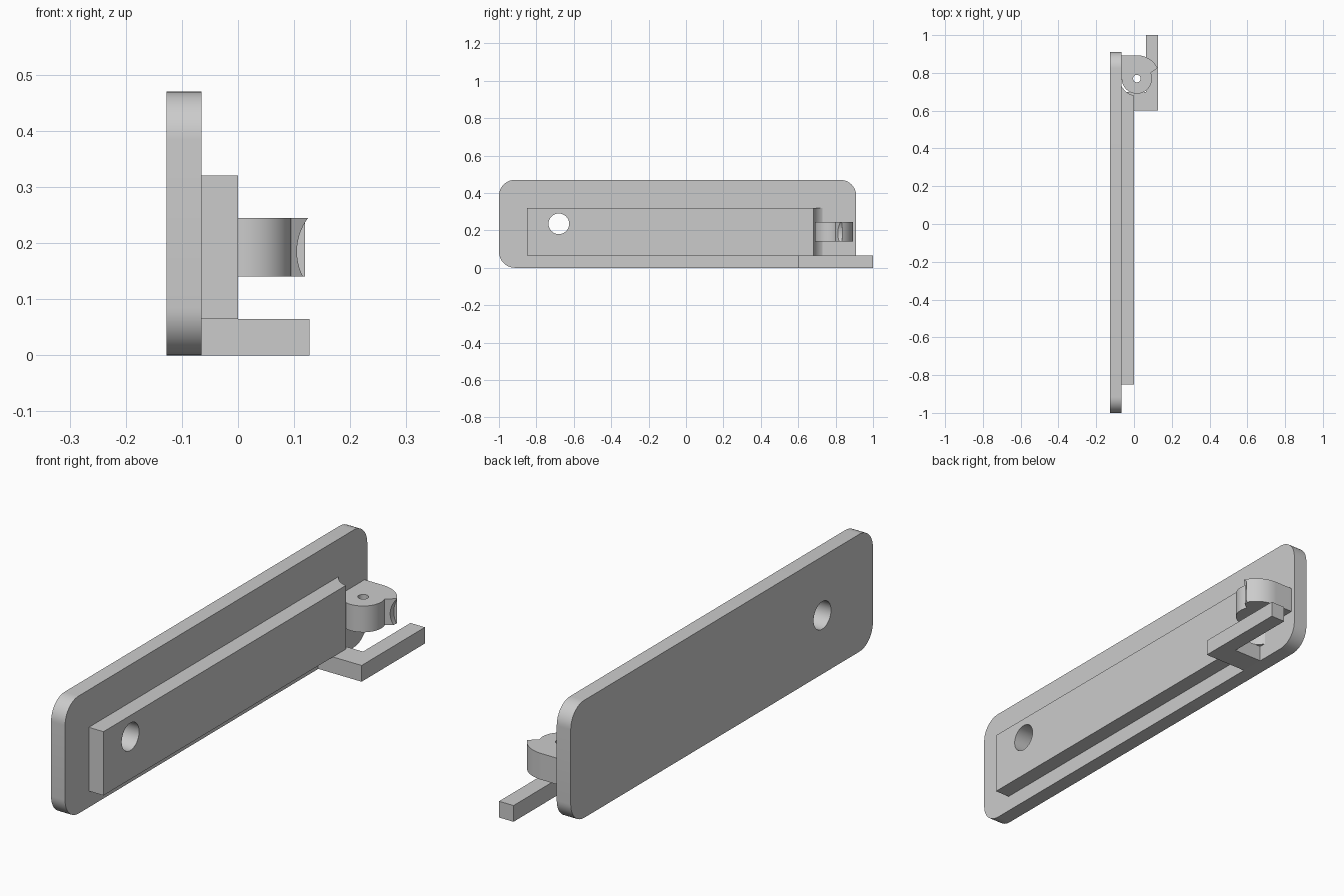
import bpy, bmesh, math
from mathutils import Vector, Matrix

cube = bpy.data.objects.get("Cube")
if cube:
    bpy.data.objects.remove(cube, do_unlink=True)

grey = bpy.data.materials.new("light grey")
grey.use_nodes = True
grey.diffuse_color = (0.6, 0.6, 0.6, 1)
grey.node_tree.nodes["Principled BSDF"].inputs["Base Color"].default_value = (0.6, 0.6, 0.6, 1)


def arc(cx, cy, r, a0, a1, n=24):
    angles = [math.radians(a0 + (a1 - a0) * i / n) for i in range(n + 1)]
    return [(cx + r * math.cos(a), cy + r * math.sin(a)) for a in angles]


def add_object(name, bm):
    bmesh.ops.recalc_face_normals(bm, faces=bm.faces)
    mesh = bpy.data.meshes.new(name)
    bm.to_mesh(mesh)
    bm.free()
    mesh.materials.append(grey)
    obj = bpy.data.objects.new(name, mesh)
    bpy.context.collection.objects.link(obj)
    return obj


def extrude(name, profile, low, high, axis="z"):
    """Extrude an outline: (x, y) along z, or (y, z) along x."""
    place = (lambda a, b: (a, b, low)) if axis == "z" else (lambda a, b: (low, a, b))
    step = Vector((0, 0, high - low)) if axis == "z" else Vector((high - low, 0, 0))
    bm = bmesh.new()
    face = bm.faces.new([bm.verts.new(place(a, b)) for a, b in profile])
    side = bmesh.ops.extrude_face_region(bm, geom=[face])
    verts = [v for v in side["geom"] if isinstance(v, bmesh.types.BMVert)]
    bmesh.ops.translate(bm, verts=verts, vec=step)
    return add_object(name, bm)


def cylinder(name, centre, radius, depth, axis):
    turn = {"x": Matrix.Rotation(math.pi / 2, 4, "Y"),
            "y": Matrix.Rotation(math.pi / 2, 4, "X"), "z": Matrix()}[axis]
    bm = bmesh.new()
    bmesh.ops.create_cone(bm, cap_ends=True, segments=64, radius1=radius, radius2=radius,
                          depth=depth, matrix=Matrix.Translation(centre) @ turn)
    return add_object(name, bm)


def cut(obj, *cutters):
    bpy.context.view_layer.objects.active = obj
    for cutter in cutters:
        mod = obj.modifiers.new("cut", "BOOLEAN")
        mod.operation, mod.solver, mod.object = "DIFFERENCE", "EXACT", cutter
        bpy.ops.object.modifier_apply(modifier=mod.name)
        bpy.data.objects.remove(cutter, do_unlink=True)


def rectangle(a0, b0, a1, b1):
    return [(a0, b0), (a1, b0), (a1, b1), (a0, b1)]


def bolt_hole():
    return cylinder("hole_cutter", (-0.06, -0.68, 0.235), 0.055, 0.4, "x")


BACK, FACE = -0.127, -0.065   # the plate's two sides in x
PX, PY = 0.015, 0.77          # pivot of the latch

# Rounded back plate
R = 0.085
outline = (arc(0.91 - R, 0.47 - R, R, 0, 90, 12) + arc(-1 + R, 0.47 - R, R, 90, 180, 12)
           + arc(-1 + R, R, R, 180, 270, 12) + arc(0.91 - R, R, R, 270, 360, 12))
plate = extrude("back_plate", outline, BACK, FACE, "x")
cut(plate, bolt_hole())

# Raised bar with a hollow end that clears the latch
bar = extrude("raised_bar", rectangle(-0.85, 0.065, PY, 0.32), FACE, 0, "x")
cut(bar, bolt_hole(), cylinder("end_cutter", (PX, PY, 0.2), 0.09, 0.6, "z"))

# Hooked latch with a pin hole and a scooped tip
hook = (arc(PX, PY, 0.123, 90, 27) + arc(PX, PY, 0.08, 22, -180, 48)
        + [(FACE, PY + 0.123)])
latch = extrude("latch", hook, 0.14, 0.245)
cut(latch, cylinder("pin_cutter", (PX, PY, 0.2), 0.02, 0.4, "z"),
    cylinder("scoop_cutter", (0.205, 0.81, 0.185), 0.1, 0.05, "y"))

# Bottom bracket: a short leg with an arm reaching back
bracket = extrude("bracket", [(FACE, 0.6), (0.127, 0.6), (0.127, 1), (0.063, 1),
                              (0.063, 0.7), (FACE, 0.7)], 0, 0.065)

# Smooth the curved walls and keep the edges sharp
bpy.ops.object.select_all(action="DESELECT")
for obj in (plate, bar, latch, bracket):
    obj.select_set(True)
bpy.context.view_layer.objects.active = plate
bpy.ops.object.shade_smooth_by_angle(angle=math.radians(30))
